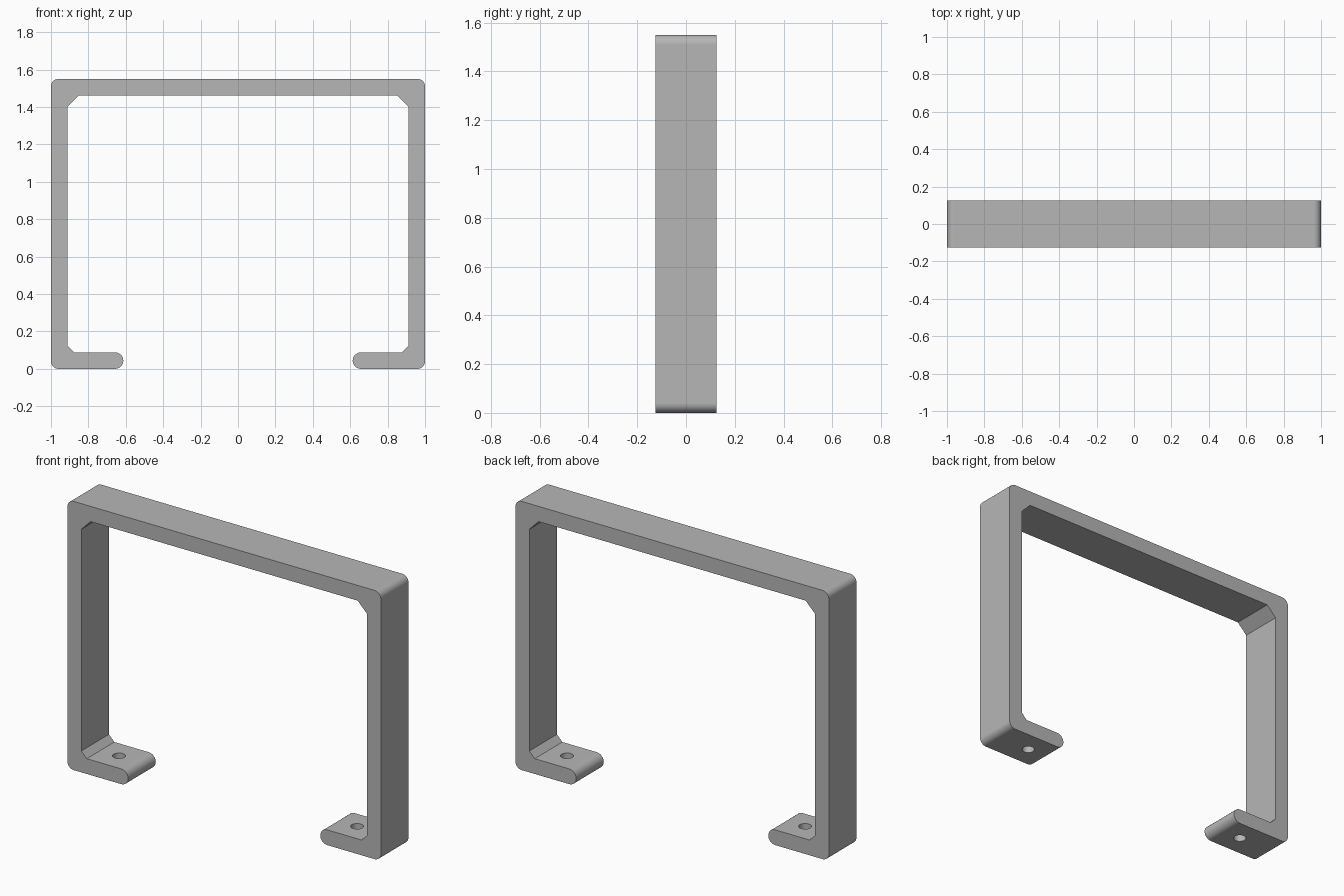
import bpy, bmesh, math

cube = bpy.data.objects.get("Cube")
if cube:
    bpy.data.objects.remove(cube, do_unlink=True)

WIDTH, HEIGHT, DEPTH, THICK = 2.0, 1.55, 0.252, 0.088
CORNER, TIP_X = 0.04, 0.613
HOLE_X, HOLE_R = 0.76, 0.034

grey = bpy.data.materials.new("plain grey")
grey.use_nodes = True
colour = (0.47, 0.47, 0.47, 1)
grey.diffuse_color = colour
grey.node_tree.nodes["Principled BSDF"].inputs["Base Color"].default_value = colour


def arc(cx, cz, r, start, end, steps=8):
    """Points along a circular arc, angles in degrees."""
    angles = [math.radians(start + (end - start) * i / steps) for i in range(steps + 1)]
    return [(cx + r * math.cos(a), cz + r * math.sin(a)) for a in angles]


# Half profile on +x, from the inside top round to the inside of the foot tip
half = WIDTH / 2
inner = half - THICK
tip_r = THICK / 2
outer = (arc(half - CORNER, HEIGHT - CORNER, CORNER, 90, 0)
         + arc(half - CORNER, CORNER, CORNER, 0, -90)
         + arc(TIP_X + tip_r, tip_r, tip_r, 270, 90, 12))
inside = [(inner - 0.035, THICK), (inner, THICK + 0.035),
          (inner, HEIGHT - THICK - 0.06), (inner - 0.06, HEIGHT - THICK)]
right_side = outer + inside
profile = right_side + [(-x, z) for x, z in reversed(right_side)]

# Bracket body: extrude the profile along y
bm = bmesh.new()
face = bm.faces.new([bm.verts.new((x, -DEPTH / 2, z)) for x, z in profile])
result = bmesh.ops.extrude_face_region(bm, geom=[face])
moved = [v for v in result["geom"] if isinstance(v, bmesh.types.BMVert)]
bmesh.ops.translate(bm, verts=moved, vec=(0, DEPTH, 0))
bmesh.ops.recalc_face_normals(bm, faces=bm.faces)
mesh = bpy.data.meshes.new("bracket")
bm.to_mesh(mesh)
bm.free()
mesh.materials.append(grey)
bracket = bpy.data.objects.new("bracket", mesh)
bpy.context.collection.objects.link(bracket)
bpy.context.view_layer.objects.active = bracket

# Screw holes through both feet
for side in (-1, 1):
    bpy.ops.mesh.primitive_cylinder_add(vertices=24, radius=HOLE_R, depth=0.3,
                                        location=(side * HOLE_X, 0, THICK / 2))
    cutter = bpy.context.object
    cutter.name = "hole_cutter"
    cutter.hide_render = True
    cutter.data.materials.append(grey)
    cut = bracket.modifiers.new("screw hole", "BOOLEAN")
    cut.operation = "DIFFERENCE"
    cut.solver = "EXACT"
    cut.object = cutter
    bpy.context.view_layer.objects.active = bracket
    bpy.ops.object.modifier_apply(modifier=cut.name)
    bpy.data.objects.remove(cutter, do_unlink=True)

# Smooth the rounded corners and keep the flats flat
bpy.ops.object.select_all(action="DESELECT")
bracket.select_set(True)
bpy.context.view_layer.objects.active = bracket
bpy.ops.object.shade_smooth_by_angle(angle=math.radians(30))
weighted = bracket.modifiers.new("flat faces", "WEIGHTED_NORMAL")
weighted.keep_sharp = True
